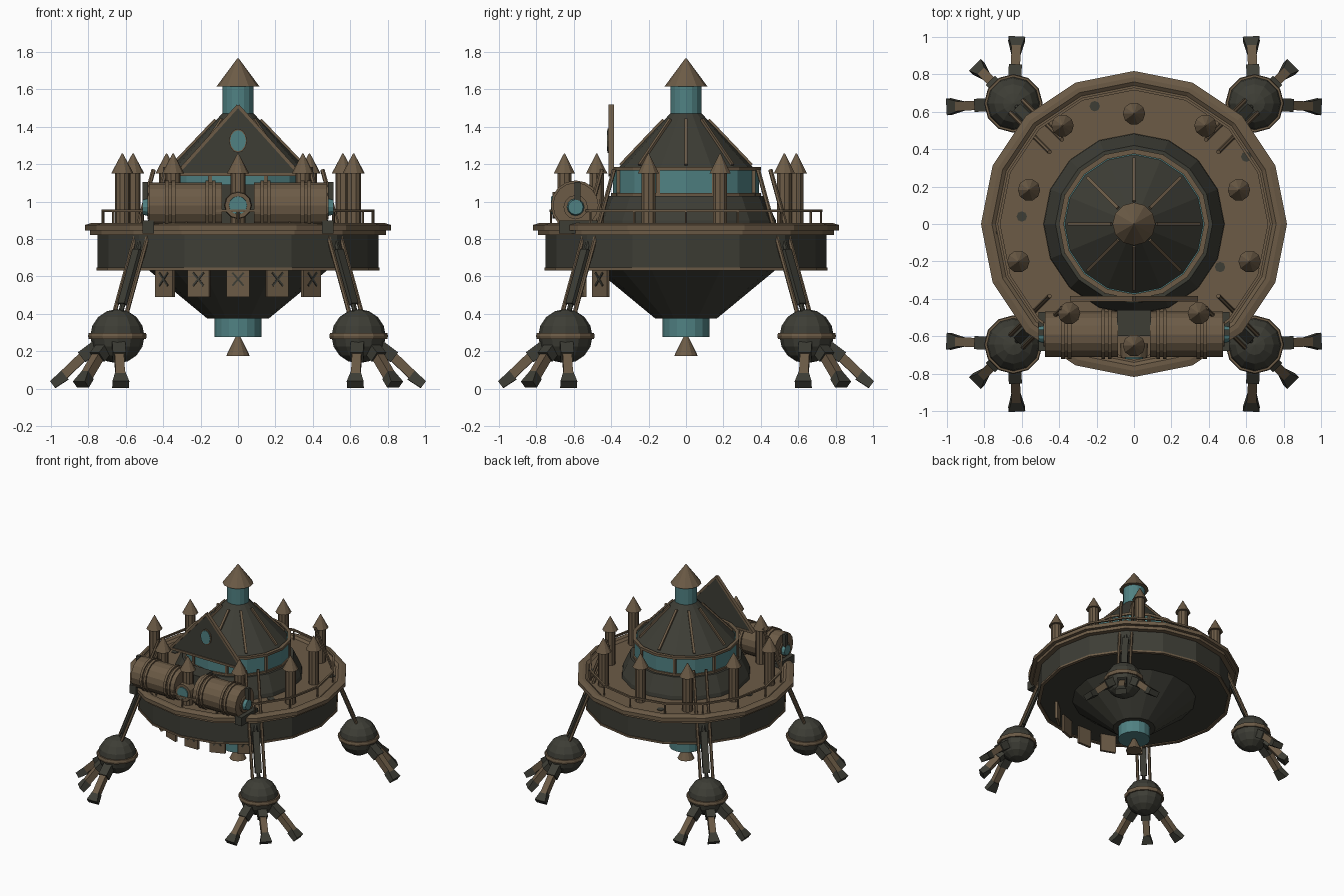
import bpy, bmesh, math
from mathutils import Vector, Matrix

if "Cube" in bpy.data.objects:
    bpy.data.objects.remove(bpy.data.objects["Cube"])


def material(name, rgb):
    m = bpy.data.materials.new(name)
    m.diffuse_color = (*rgb, 1)
    m.use_nodes = True
    m.node_tree.nodes["Principled BSDF"].inputs["Base Color"].default_value = m.diffuse_color
    return m


BROWN = material("weathered_brown", (0.150, 0.105, 0.062))
DARK = material("dark_olive_metal", (0.047, 0.047, 0.036))
TEAL = material("teal_glass", (0.080, 0.220, 0.225))


def finish(name, bm, mat, matrix=None):
    bmesh.ops.remove_doubles(bm, verts=bm.verts, dist=1e-5)
    bmesh.ops.recalc_face_normals(bm, faces=bm.faces)
    if matrix:
        bm.transform(matrix)
    me = bpy.data.meshes.new(name)
    bm.to_mesh(me)
    bm.free()
    me.materials.append(mat)
    ob = bpy.data.objects.new(name, me)
    bpy.context.collection.objects.link(ob)
    return ob


def lathe(name, profile, mat, n=16, matrix=None, closed=False):
    """Revolve (radius, height) points about z."""
    bm = bmesh.new()
    rings = [[bm.verts.new((r * math.cos(2 * math.pi * i / n), r * math.sin(2 * math.pi * i / n), z))
              for i in range(n)] for r, z in profile]
    pairs = list(zip(rings, rings[1:])) + ([(rings[-1], rings[0])] if closed else [])
    for a, b in pairs:
        for i in range(n):
            j = (i + 1) % n
            bm.faces.new((a[i], a[j], b[j], b[i]))
    bmesh.ops.dissolve_degenerate(bm, dist=1e-6, edges=bm.edges)
    return finish(name, bm, mat, matrix)


def rod(name, a, b, r1, r2, mat, n=8):
    """Round bar or cone from a to b."""
    a, b = Vector(a), Vector(b)
    d = b - a
    m = Matrix.Translation(a) @ d.to_track_quat('Z', 'Y').to_matrix().to_4x4()
    return lathe(name, [(0, 0), (r1, 0), (r2, d.length), (0, d.length)], mat, n, m)


def beam(name, a, b, w1, h1, mat, w2=None, h2=None):
    """Square bar from a to b with optional taper."""
    a, b = Vector(a), Vector(b)
    d = (b - a).normalized()
    side = d.cross(Vector((0, 0, 1)))
    side = side.normalized() if side.length > 1e-4 else Vector((1, 0, 0))
    up = side.cross(d)
    bm = bmesh.new()
    ends = []
    for p, w, h in ((a, w1, h1), (b, w2 or w1, h2 or h1)):
        ends.append([bm.verts.new(p + side * sx * w / 2 + up * sy * h / 2)
                     for sx, sy in ((-1, -1), (1, -1), (1, 1), (-1, 1))])
    p, q = ends
    bm.faces.new(p)
    bm.faces.new(q)
    for i in range(4):
        j = (i + 1) % 4
        bm.faces.new((p[i], p[j], q[j], q[i]))
    return finish(name, bm, mat)


def polar(r, deg, z):
    t = math.radians(deg)
    return Vector((r * math.cos(t), r * math.sin(t), z))


# Hull, deck and rim
lathe("hull", [(0, .375), (.165, .375), (.48, .635), (.75, .64), (.75, .83), (0, .83)], DARK)
lathe("hull_bottom_lip", [(.73, .632), (.757, .632), (.757, .648), (.73, .648)], BROWN, closed=True)
lathe("deck", [(.70, .82), (.79, .82), (.79, .845), (.818, .845), (.818, .875), (.785, .885),
               (.76, .885), (.74, .87), (0, .87)], BROWN)
lathe("rail", [(.715, .943), (.73, .943), (.73, .957), (.715, .957)], BROWN, closed=True)
for i in range(16):
    p = polar(.722, i * 22.5, .86)
    rod("rail_post", p, p + Vector((0, 0, .09)), .007, .007, BROWN, 6)
for x, y in ((-.21, .63), (-.6, .04), (-.76, -.05), (.46, -.23), (.6, .36)):
    rod("deck_patch", (x, y, .866), (x, y, .874), .028, .028, DARK, 8)

# Bottom port and nozzle
rod("bottom_port", (0, 0, .275), (0, 0, .39), .125, .125, TEAL, 16)
rod("nozzle", (0, 0, .175), (0, 0, .28), .063, .012, BROWN, 12)

# Cabin, windows and roof
lathe("cabin_base", [(.485, .865), (.48, .90), (.42, 1.03), (0, 1.03)], DARK)
rod("window_band", (0, 0, 1.02), (0, 0, 1.17), .39, .39, TEAL, 16)
for z in (1.035, 1.175):
    lathe("window_frame_ring", [(.375, z - .01), (.402, z - .01), (.402, z + .01), (.375, z + .01)],
          BROWN, closed=True)
lathe("roof", [(0, 1.16), (.37, 1.17), (.075, 1.48), (0, 1.48)], DARK)
for i in range(8):
    beam("window_mullion", polar(.39, i * 45 + 22.5, 1.03), polar(.39, i * 45 + 22.5, 1.17), .02, .02, BROWN)
    beam("roof_rib", polar(.35, i * 45, 1.195), polar(.12, i * 45, 1.437), .018, .018, BROWN)
rod("top_lantern", (0, 0, 1.46), (0, 0, 1.63), .084, .084, TEAL, 16)
rod("top_spire", (0, 0, 1.615), (0, 0, 1.765), .115, .004, BROWN, 12)

# Front gable
bm = bmesh.new()
tri = [(-.33, 1.14), (.33, 1.14), (0, 1.505)]
f, b = [[bm.verts.new((x, y, z)) for x, z in tri] for y in (-.408, -.388)]
bm.faces.new(f)
bm.faces.new(b)
for i in range(3):
    j = (i + 1) % 3
    bm.faces.new((f[i], f[j], b[j], b[i]))
finish("gable", bm, DARK)
for s in (-1, 1):
    beam("gable_trim", (s * .335, -.40, 1.14), (0, -.40, 1.512), .03, .018, BROWN)
beam("gable_sill", (-.33, -.40, 1.145), (.33, -.40, 1.145), .03, .018, BROWN)
for nm, y, k, mat in (("gable_window_frame", -.411, 1.15, BROWN), ("gable_window", -.415, 1, TEAL)):
    lathe(nm, [(0, 0), (1, 0), (1, .008), (0, .008)], mat, 12,
          Matrix.Translation((0, y, 1.325)) @ Matrix.Rotation(math.pi / 2, 4, 'X')
          @ Matrix.Diagonal((.042 * k, .056 * k, 1, 1)))

# Ten deck turrets, alternating radius
for i in range(10):
    p = polar(.59 if i % 2 == 0 else .65, 90 + 36 * i, 0)
    up = Vector((0, 0, 1))
    rod("turret", p + up * .86, p + up * 1.16, .04, .04, BROWN, 10)
    rod("turret_cap", p + up * 1.15, p + up * 1.257, .06, .003, BROWN, 10)

# Front barrels with bands, end lamps and brackets
BY, BZ = -.59, .98
for s in (-1, 1):
    rod("barrel", (s * .085, BY, BZ), (s * .475, BY, BZ), .122, .122, BROWN, 16)
    for x in (.13, .165, .345, .38):
        rod("barrel_band", (s * (x - .01), BY, BZ), (s * (x + .01), BY, BZ), .133, .133, BROWN, 16)
    rod("barrel_lamp_ring", (s * .47, BY, .97), (s * .485, BY, .97), .065, .065, BROWN, 12)
    rod("barrel_lamp", (s * .47, BY, .97), (s * .51, BY, .97), .05, .04, TEAL, 12)
    beam("barrel_lamp_arm", (s * .495, -.58, 1.0), (s * .495, -.58, 1.105), .03, .03, DARK)
    beam("barrel_foot", (s * .48, -.68, .865), (s * .48, -.47, .865), .06, .07, DARK)
beam("barrel_coupling", (-.09, -.53, .98), (.09, -.53, .98), .14, .22, DARK)
rod("front_lamp_ring", (0, -.64, .98), (0, -.715, .98), .075, .07, BROWN, 12)
rod("front_lamp", (0, -.66, .98), (0, -.722, .98), .052, .048, TEAL, 12)

# Hanging plates with crosses under the hull front
for i in range(-2, 3):
    a = -90 + 20.3 * i
    t = polar(1, a + 90, 0)
    c, o = polar(.60, a, .565), polar(.612, a, 0) - polar(.60, a, 0)
    beam("hanging_plate", c - t * .061, c + t * .061, .02, .15, BROWN)
    for s in (-1, 1):
        q = c + o + Vector((0, 0, .02))
        beam("plate_cross", q + t * .03 * s - Vector((0, 0, .035)),
             q - t * .03 * s + Vector((0, 0, .035)), .008, .01, DARK)

# Four legs: pod, struts and three claws each
for k in range(4):
    ang = 45 + 90 * k
    out, tan = polar(1, ang, 0), polar(1, ang + 90, 0)
    R2 = math.sqrt(2)

    def at(r, z, side=0):
        return out * r * R2 + tan * side + Vector((0, 0, z))

    centre = at(.645, 0)
    lathe("leg_pod", [(.145 * math.sin(math.pi * j / 8), .28 - .145 * math.cos(math.pi * j / 8))
                      for j in range(9)], DARK, 12, Matrix.Translation(centre))
    lathe("pod_ring", [(.135, .265), (.153, .265), (.157, .28), (.153, .297), (.135, .297)], BROWN, 12,
          Matrix.Translation(centre), closed=True)
    for s in (-1, 1):
        rod("leg_rod", at(.635, .38, s * .047), at(.418, 1.17, s * .047), .012, .012, BROWN, 6)
    beam("leg_piston", at(.615, .45), at(.535, .74), .05, .035, DARK)
    rod("leg_piston_rod", at(.635, .38), at(.51, .83), .014, .014, DARK, 6)
    for da, f in ((-48, 1), (0, .8), (48, 1)):
        d = polar(1, ang + da, 0)

        def reach(r, z):
            return centre + d * r * f + Vector((0, 0, z))

        beam("claw_joint", reach(.10, .235), reach(.19, .168), .07, .065, DARK)
        beam("claw_shin", reach(.17, .185), reach(.295, .065), .05, .05, BROWN)
        beam("claw_foot", reach(.28, .072), reach(.345, .022), .05, .06, DARK, .09, .045)
